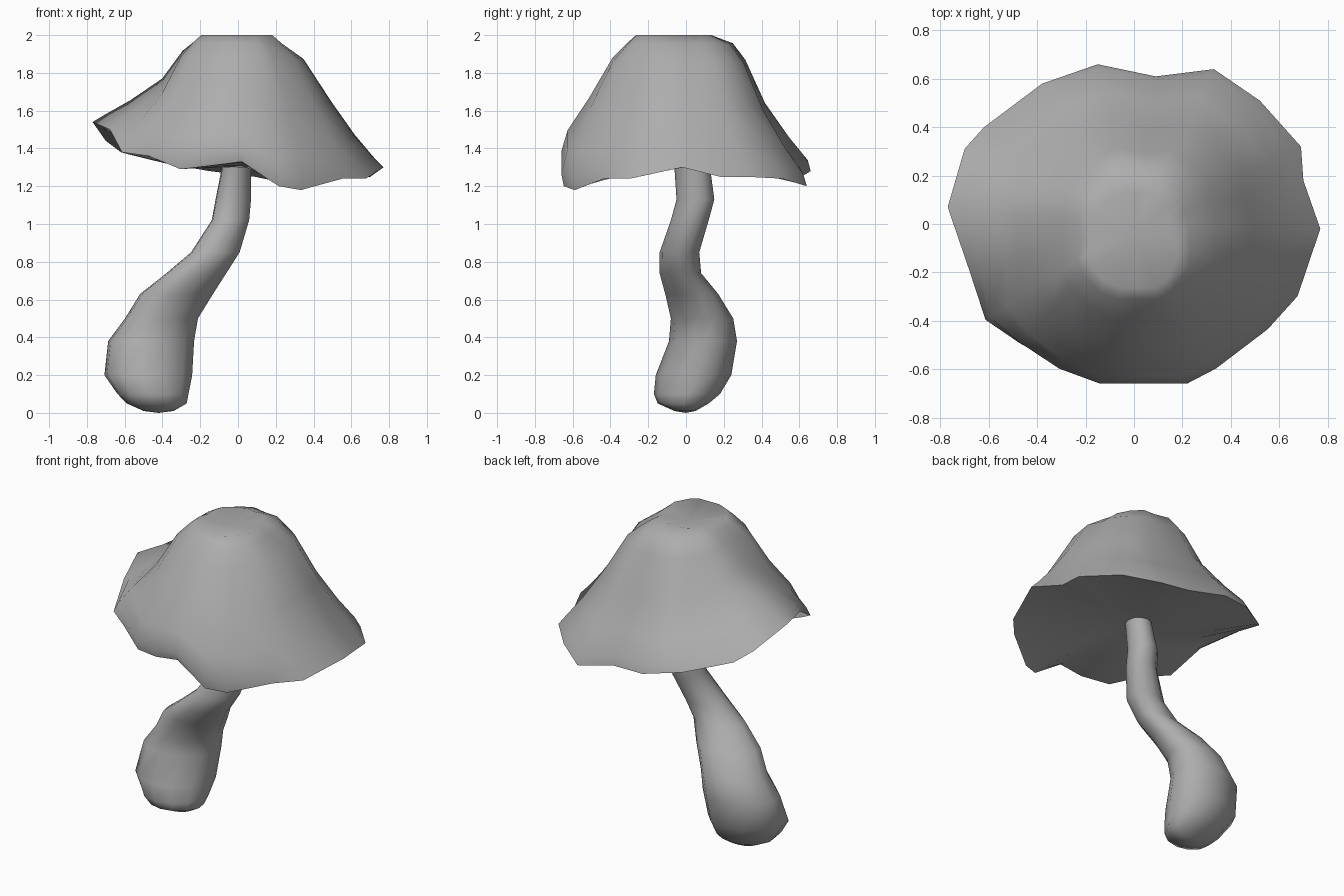
import bpy
import bmesh
from math import sin, cos, pi, radians, hypot
from mathutils import Vector

default_cube = bpy.data.objects.get("Cube")
if default_cube:
    bpy.data.objects.remove(default_cube, do_unlink=True)

# One plain grey for the whole mushroom
grey = bpy.data.materials.new("plain grey")
grey.use_nodes = True
grey.diffuse_color = (0.42, 0.42, 0.42, 1)
shader = next(n for n in grey.node_tree.nodes if n.type == 'BSDF_PRINCIPLED')
shader.inputs["Base Color"].default_value = grey.diffuse_color


def loft(name, rings, start_tip, end_tip, sharp_angle):
    """Skin a stack of closed rings and close both ends with a fan."""
    bm = bmesh.new()
    loops = [[bm.verts.new(point) for point in ring] for ring in rings]
    count = len(loops[0])
    for lower, upper in zip(loops, loops[1:]):
        for i in range(count):
            j = (i + 1) % count
            bm.faces.new((lower[i], lower[j], upper[j], upper[i]))
    for tip, loop in ((start_tip, loops[0]), (end_tip, loops[-1])):
        centre = bm.verts.new(tip)
        for i in range(count):
            bm.faces.new((centre, loop[i], loop[(i + 1) % count]))
    bmesh.ops.recalc_face_normals(bm, faces=bm.faces[:])
    mesh = bpy.data.meshes.new(name)
    bm.to_mesh(mesh)
    bm.free()
    mesh.materials.append(grey)
    obj = bpy.data.objects.new(name, mesh)
    bpy.context.collection.objects.link(obj)
    bpy.ops.object.select_all(action='DESELECT')
    obj.select_set(True)
    bpy.context.view_layer.objects.active = obj
    bpy.ops.object.shade_smooth_by_angle(angle=radians(sharp_angle))
    return obj


# Stem: each slice is height, left edge, right edge, front edge, back edge
stem_slices = [
    (.01, -.50, -.34, -.06, .05),
    (.05, -.59, -.27, -.15, .12),
    (.10, -.64, -.26, -.17, .18),
    (.20, -.71, -.24, -.16, .24),
    (.38, -.69, -.23, -.09, .27),
    (.50, -.60, -.21, -.08, .25),
    (.63, -.52, -.13, -.11, .17),
    (.74, -.38, -.06, -.14, .08),
    (.85, -.25, .01, -.14, .07),
    (1.02, -.14, .06, -.08, .12),
    (1.13, -.12, .07, -.05, .15),
    (1.28, -.09, .07, -.06, .13),
    (1.42, -.08, .08, -.07, .10),
]
SIDES = 12
SKEW = 0.15  # leans each oval slice diagonally


def slice_ring(z, x_min, x_max, y_min, y_max):
    ring = []
    for i in range(SIDES):
        angle = 2 * pi * i / SIDES
        ring.append(((x_min + x_max) / 2 + (x_max - x_min) / 2 * cos(angle - SKEW),
                     (y_min + y_max) / 2 + (y_max - y_min) / 2 * sin(angle), z))
    return ring


loft("stem", [slice_ring(*s) for s in stem_slices], (-.42, 0, 0), (0, .02, 1.45), 70)

# Cap: uneven, wavy rim running anticlockwise from the model's left
rim = [Vector(p) for p in (
    (.77, -.02, 1.30), (.70, .18, 1.25), (.69, .32, 1.25), (.52, .51, 1.24),
    (.33, .64, 1.20), (.09, .61, 1.25), (-.15, .66, 1.28), (-.38, .58, 1.32),
    (-.62, .40, 1.38), (-.70, .31, 1.44), (-.77, .07, 1.54), (-.68, -.20, 1.50),
    (-.62, -.40, 1.38), (-.48, -.50, 1.36), (-.31, -.60, 1.29), (-.14, -.66, 1.31),
    (.02, -.66, 1.33), (.22, -.66, 1.20), (.34, -.60, 1.18), (.56, -.44, 1.24),
    (.68, -.30, 1.24))]
TOP = 2.0

# Share of the rim radius reached at each share of the drop, by direction
drops = (0, .06, .18, .5, .75, .92, 1)
east = (.20, .29, .45, .64, .80, .93, 1)
west = (.23, .29, .38, .52, .74, .92, 1)
front = (.40, .47, .59, .78, .95, 1, .98)
back = (.20, .38, .48, .64, .83, .98, 1)


def cap_ring(level):
    ring = []
    for p in rim:
        # The front corners are fuller than the back ones
        across = (abs(p.x) / hypot(p.x, p.y)) ** (4 if p.y < -.1 else 2)
        side = (east if p.x > 0 else west)[level]
        depth = (front if p.y < 0 else back)[level]
        share = across * side + (1 - across) * depth
        ring.append((p.x * share, p.y * share, TOP - drops[level] * (TOP - p.z)))
    return ring


def underside_ring(share, blend):
    # Nearly flat underside set just inside the rim
    return [(p.x * share, p.y * share, p.z + (1.30 - p.z) * blend) for p in rim]


cap_rings = [cap_ring(level) for level in range(len(drops))]
cap_rings += [underside_ring(.93, .15), underside_ring(.6, .65), underside_ring(.25, 1)]
loft("cap", cap_rings, (0, -.04, 1.96), (0, 0, 1.32), 60)
